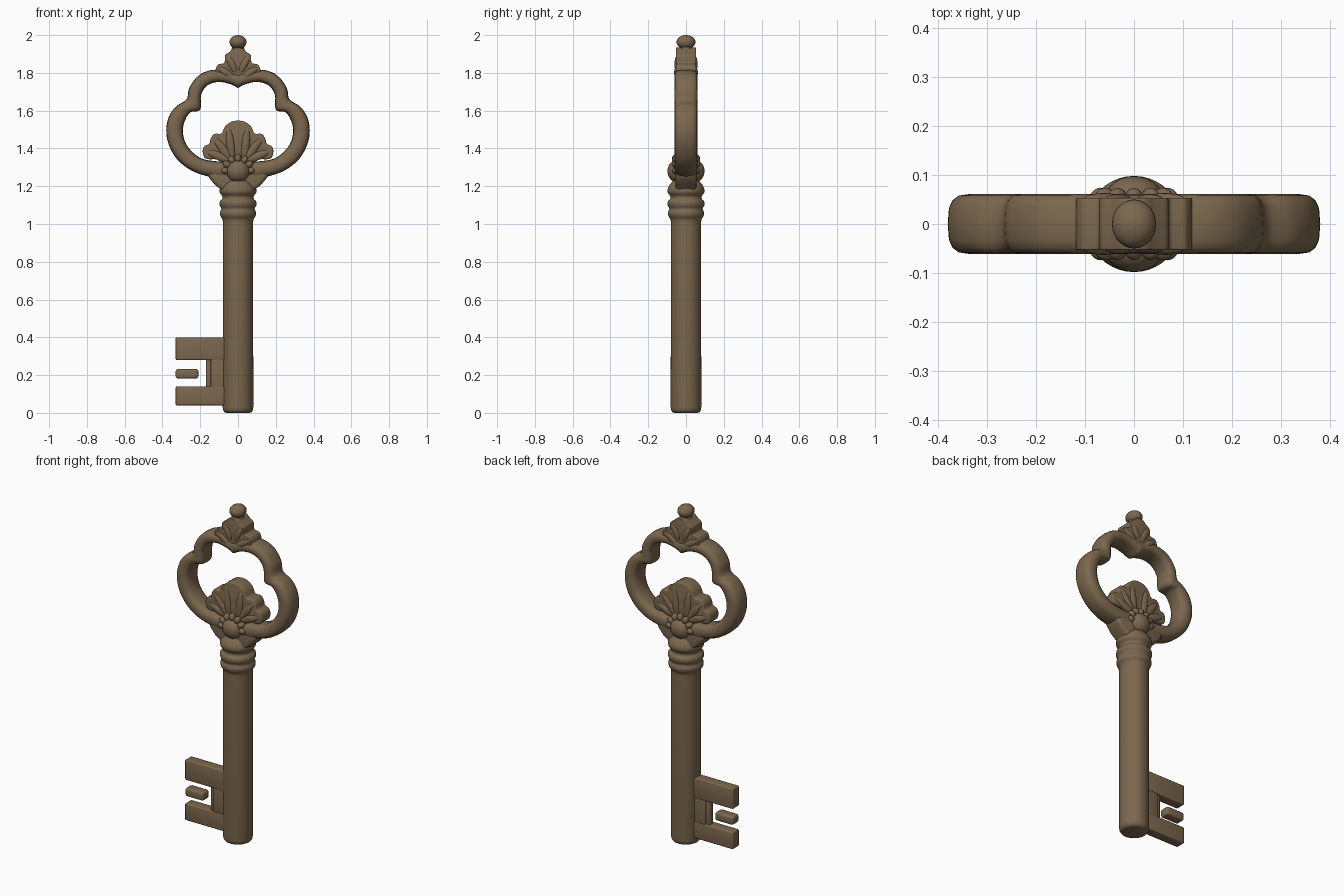
import bpy, bmesh, math
from mathutils import Vector

cube = bpy.data.objects.get("Cube")
if cube:
    bpy.data.objects.remove(cube)

bronze = bpy.data.materials.new("aged_bronze")
bronze.use_nodes = True
colour = (0.2, 0.137, 0.077, 1)
bronze.diffuse_color = colour
bronze.node_tree.nodes["Principled BSDF"].inputs["Base Color"].default_value = colour


def finish(bm, name, bevel=0, angle=40):
    bmesh.ops.recalc_face_normals(bm, faces=bm.faces)
    mesh = bpy.data.meshes.new(name)
    bm.to_mesh(mesh)
    bm.free()
    obj = bpy.data.objects.new(name, mesh)
    bpy.context.collection.objects.link(obj)
    mesh.materials.append(bronze)
    bpy.ops.object.select_all(action='DESELECT')
    obj.select_set(True)
    bpy.context.view_layer.objects.active = obj
    if bevel:
        mod = obj.modifiers.new("bevel", 'BEVEL')
        mod.width, mod.segments, mod.limit_method = bevel, 3, 'ANGLE'
        bpy.ops.object.modifier_apply(modifier=mod.name)
    bpy.ops.object.shade_smooth_by_angle(angle=math.radians(angle))
    return obj


def spline(points, steps):
    """Smooth open curve through points of any dimension."""
    p = [Vector(q) for q in points]
    p = [p[0]] + p + [p[-1]]
    out = []
    for a, b, c, d in zip(p, p[1:], p[2:], p[3:]):
        for i in range(steps):
            t = i / steps
            out.append(0.5 * (2 * b + (c - a) * t + (2 * a - 5 * b + 4 * c - d) * t * t
                              + (3 * b - a - 3 * c + d) * t ** 3))
    return out + [p[-1]]


def bridge(bm, rings, closed=False):
    pairs = list(zip(rings, rings[1:])) + ([(rings[-1], rings[0])] if closed else [])
    for a, b in pairs:
        for i in range(len(a)):
            j = (i + 1) % len(a)
            bm.faces.new((a[i], a[j], b[j], b[i]))
    if not closed:
        bm.faces.new(rings[0])
        bm.faces.new(rings[-1])


def lathe(name, profile, sides=40):
    bm = bmesh.new()
    turn = [2 * math.pi * i / sides for i in range(sides)]
    bridge(bm, [[bm.verts.new((r * math.cos(a), r * math.sin(a), z)) for a in turn]
                for r, z in profile])
    return finish(bm, name)


def slab(name, half_outline, depth, bevel, steps=0):
    """Mirrored x-z outline, thickened along y."""
    half = spline(half_outline, steps) if steps else [Vector(q) for q in half_outline]
    loop = half + [Vector((-x, z)) for x, z in reversed(half) if x > 0.001]
    bm = bmesh.new()
    bridge(bm, [[bm.verts.new((x, y, z)) for x, z in loop] for y in (-depth, depth)])
    return finish(bm, name, bevel)


def ball(name, centre, radii):
    bm = bmesh.new()
    bmesh.ops.create_uvsphere(bm, u_segments=28, v_segments=16, radius=1)
    for v in bm.verts:
        v.co = Vector(c + r * k for c, r, k in zip(centre, radii, v.co))
    return finish(bm, name)


def petal(name, base, tip, width, depth, y=0):
    """Flattened ellipsoid lying along a line in the x-z plane."""
    base, tip = Vector((base[0], y, base[1])), Vector((tip[0], y, tip[1]))
    axis = (tip - base) / 2
    across = Vector((axis.z, 0, -axis.x)).normalized() * width
    bm = bmesh.new()
    bmesh.ops.create_uvsphere(bm, u_segments=20, v_segments=12, radius=1)
    for v in bm.verts:
        x, d, l = v.co
        v.co = (base + tip) / 2 + axis * l + across * x + Vector((0, depth * d, 0))
    return finish(bm, name)


def box(name, x0, x1, z0, z1, depth, bevel=0.006):
    bm = bmesh.new()
    bmesh.ops.create_cube(bm, size=1)
    for v in bm.verts:
        v.co = ((x0 + x1) / 2 + v.co.x * (x1 - x0), v.co.y * depth * 2,
                (z0 + z1) / 2 + v.co.z * (z1 - z0))
    return finish(bm, name, bevel)


# Shaft and turned collar
lathe("shaft", [(0.062, 0), (0.072, 0.004), (0.079, 0.015), (0.081, 0.03), (0.08, 1.04)])
collar = [(0.08, 1.0), (0.082, 1.025), (0.092, 1.04), (0.096, 1.06), (0.088, 1.08),
          (0.097, 1.1), (0.096, 1.12), (0.083, 1.135), (0.085, 1.15), (0.096, 1.165),
          (0.097, 1.185), (0.085, 1.21), (0.06, 1.235), (0.03, 1.25)]
lathe("collar", spline(collar, 3))

# Bow: stations of outer x, z and inner x, z, swept with a rounded section
stations = [(0, 1.8, 0, 1.72), (0.06, 1.81, 0.04, 1.74), (0.14, 1.815, 0.1, 1.752),
            (0.21, 1.785, 0.16, 1.735), (0.258, 1.72, 0.195, 1.685),
            (0.272, 1.66, 0.2, 1.605), (0.325, 1.625, 0.25, 1.592),
            (0.365, 1.57, 0.28, 1.55), (0.38, 1.495, 0.292, 1.495),
            (0.365, 1.415, 0.28, 1.435), (0.32, 1.34, 0.25, 1.39),
            (0.25, 1.285, 0.2, 1.35), (0.17, 1.255, 0.14, 1.335),
            (0.08, 1.24, 0.07, 1.33), (0, 1.235, 0, 1.33)]
half = spline(stations, 4)
path = half + [Vector((-a, b, -c, d)) for a, b, c, d in reversed(half[1:-1])]
bm = bmesh.new()
rings = []
for ox, oz, ix, iz in path:
    ring = []
    for k in range(16):
        c, s = math.cos(k * math.pi / 8), math.sin(k * math.pi / 8)
        u = 0.5 + 0.5 * math.copysign(abs(c) ** 0.75, c)
        y = 0.061 * math.copysign(abs(s) ** 0.65, s)
        ring.append(bm.verts.new((ix + (ox - ix) * u, y, iz + (oz - iz) * u)))
    rings.append(ring)
bridge(bm, rings, closed=True)
finish(bm, "bow_ring", angle=60)

# Flared neck between bow and collar
slab("neck", [(0, 1.15), (0.07, 1.155), (0.085, 1.18), (0.12, 1.205), (0.145, 1.235),
              (0.165, 1.26), (0.12, 1.31), (0, 1.32)], 0.055, 0.02)

# Scalloped leaf inside the bow
slab("leaf", [(0, 1.548), (0.035, 1.542), (0.07, 1.515), (0.088, 1.478), (0.125, 1.478),
              (0.145, 1.45), (0.15, 1.425), (0.178, 1.412), (0.187, 1.38), (0.17, 1.345),
              (0.1, 1.34), (0.06, 1.3), (0, 1.3)], 0.044, 0.014, 3)
for side in (-1, 1):
    for tip in ((0.05, 1.51), (0.125, 1.455), (0.165, 1.385)):
        for y in (-0.04, 0.04):
            petal("leaf_vein", (side * 0.03, 1.33), (side * tip[0], tip[1]), 0.022, 0.014, y)

# Rosette bosses with petal rims, front and back
for y in (-1, 1):
    ball("rosette_boss", (0, y * 0.045, 1.28), (0.062, 0.053, 0.06))
    for k in range(7):
        a = math.pi * (k / 6)
        petal("rosette_petal", (0.045 * math.cos(a), 1.28 + 0.045 * math.sin(a)),
              (0.09 * math.cos(a), 1.285 + 0.085 * math.sin(a)), 0.018, 0.022, y * 0.052)

# Crown ornament and finial
slab("crown", [(0, 1.935), (0.025, 1.93), (0.045, 1.91), (0.068, 1.895), (0.07, 1.865),
               (0.075, 1.85), (0.105, 1.845), (0.118, 1.82), (0.112, 1.8),
               (0.06, 1.79), (0, 1.76)], 0.053, 0.014, 2)
for side in (-1, 1):
    for y in (-0.048, 0.048):
        petal("crown_petal", (side * 0.02, 1.77), (side * 0.105, 1.83), 0.02, 0.015, y)
        petal("crown_petal", (side * 0.01, 1.8), (side * 0.055, 1.89), 0.02, 0.013, y)
lathe("finial_neck", [(0.045, 1.9), (0.034, 1.925), (0.03, 1.94), (0.03, 1.96)], 24)
ball("finial", (0, 0, 1.963), (0.045, 0.05, 0.037))

# Bit with its teeth
box("bit_upper_tooth", -0.33, -0.04, 0.28, 0.4, 0.03)
box("bit_lower_tooth", -0.33, -0.04, 0.04, 0.14, 0.03)
box("bit_middle_tooth", -0.33, -0.21, 0.182, 0.232, 0.03, 0.012)
box("bit_web", -0.17, -0.04, 0.12, 0.3, 0.018)
box("bit_web_rib", -0.145, -0.04, 0.12, 0.3, 0.028)
